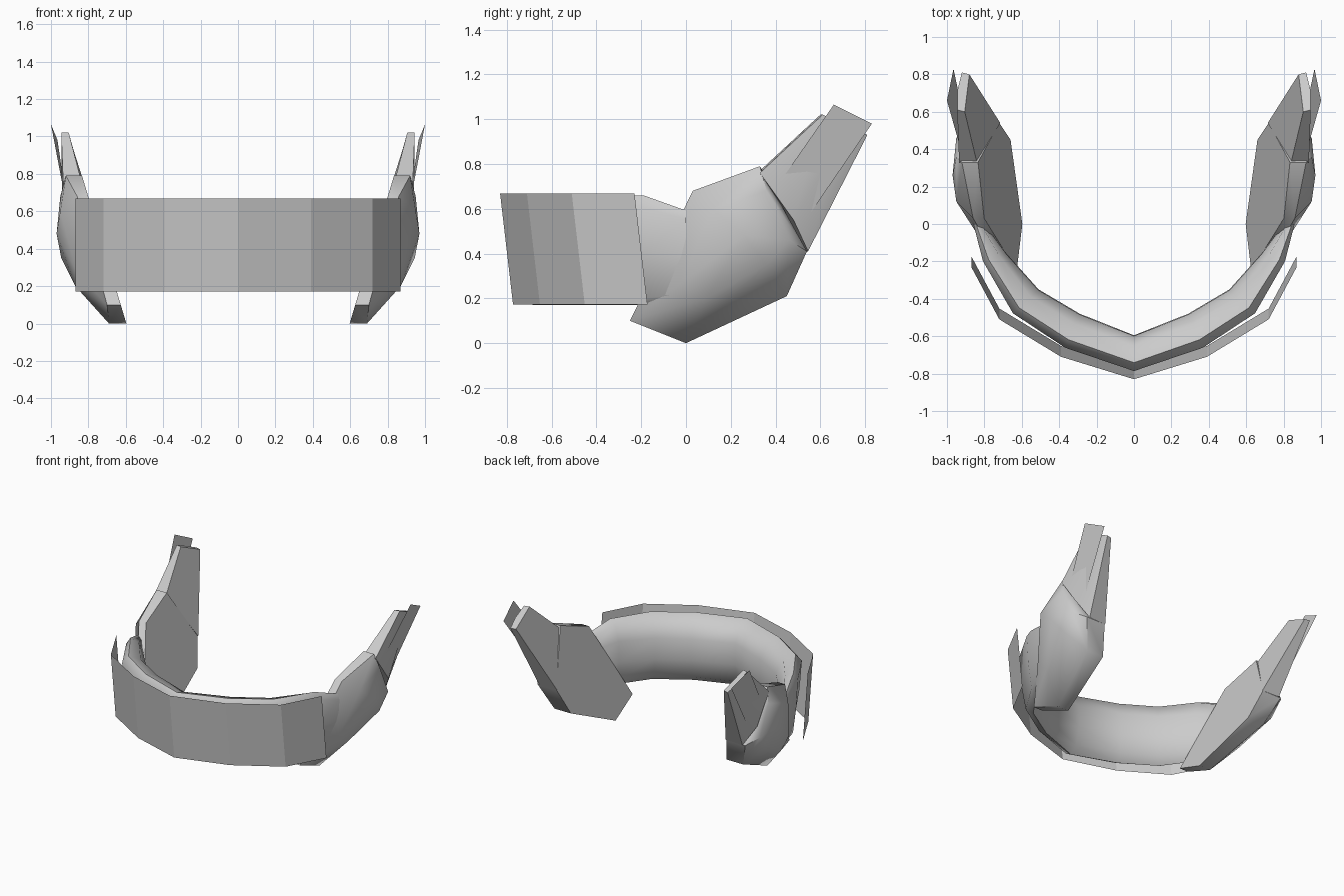
import bpy, bmesh, math
from mathutils import Vector

if "Cube" in bpy.data.objects:
    bpy.data.objects.remove(bpy.data.objects["Cube"])


def make(name, verts, faces, smooth=None):
    """Build the +x half, mirror it to -x, optionally shade smooth by angle."""
    bm = bmesh.new()
    vs = [bm.verts.new(v) for v in verts]
    for f in faces:
        bm.faces.new([vs[i] for i in f])
    bmesh.ops.recalc_face_normals(bm, faces=bm.faces[:])
    me = bpy.data.meshes.new(name)
    bm.to_mesh(me)
    bm.free()
    ob = bpy.data.objects.new(name, me)
    bpy.context.collection.objects.link(ob)
    bpy.ops.object.select_all(action='DESELECT')
    ob.select_set(True)
    bpy.context.view_layer.objects.active = ob
    m = ob.modifiers.new("Mirror", 'MIRROR')
    m.merge_threshold = 0.002
    bpy.ops.object.modifier_apply(modifier=m.name)
    if smooth:
        bpy.ops.object.shade_smooth_by_angle(angle=math.radians(smooth))
    return ob


def loft(rings, closed=True):
    """Flatten equal-length rings into vertices and side quads."""
    n = len(rings[0])
    verts = [v for r in rings for v in r]
    faces = [(k * n + i, k * n + (i + 1) % n, (k + 1) * n + (i + 1) % n, (k + 1) * n + i)
             for k in range(len(rings) - 1) for i in range(n if closed else n - 1)]
    return verts, faces


# Front visor: thin faceted sheet, leaning slightly forward at the top
path = [(0, -.83), (.39, -.71), (.72, -.51), (.87, -.23)]
verts, faces = loft([[(x, y, .668) for x, y in path],
                     [(x, y + .058, .172) for x, y in path]], closed=False)
make("front_visor", verts, faces)

# Padded band behind the visor: rounded section swept between two paths
outer = [(0, -.79), (.37, -.665), (.65, -.48), (.81, -.2), (.86, .0)]
inner = [(0, -.595), (.29, -.48), (.51, -.35), (.68, -.16), (.80, .0)]
section = [(.02, .61), (.25, .66), (.7, .63), (.98, .52), (1, .36),
           (.85, .22), (.55, .17), (.28, .2), (.1, .4)]
rings = []
for k, (o, i) in enumerate(zip(outer, inner)):
    o, i = Vector(o), Vector(i)
    ring = []
    for t, z in section:
        p = o.lerp(i, t)
        if k == 4:                      # the end tucks into the cup
            z = .2 + (z - .17) * .8
        ring.append((p.x, p.y, z))
    rings.append(ring)
verts, faces = loft(rings)
n = len(section)
faces.append(tuple(range(4 * n, 5 * n)))
make("padded_band", verts, faces, 55)

# Side cups: flat hexagonal inner face, rounded outside
hexa = [(.33, .79), (.03, .68), (-.25, .10), (0, 0), (.45, .21), (.54, .41)]
inner_ring = [(.597 + .30 * z, y, z) for y, z in hexa]
rim_x = [.92, .86, .70, .69, .80, .88]
rim = [(x, y, z) for x, (y, z) in zip(rim_x, hexa)]
bulge = [(.95, .36, .68), (.95, .12, .60), (.86, -.02, .27),
         (.87, .09, .20), (.945, .36, .35), (.95, .46, .46)]
verts, faces = loft([inner_ring, rim, bulge])
faces.append(tuple(range(6)))
verts.append((.97, .26, .48))
faces += [(12 + i, 12 + (i + 1) % 6, 18) for i in range(6)]
make("side_cup", verts, faces, 50)

# Tapered arms rising from the back of each cup
base = [(.84, .33, .77), (.715, .54, .41), (.86, .545, .41),
        (.94, .48, .55), (.935, .33, .76)]
tip = [(.905, .60, 1.02), (.88, .80, .93), (.92, .81, .93),
       (.943, .72, .97), (.945, .61, 1.02)]
verts, faces = loft([base, tip])
faces += [tuple(range(5)), tuple(range(5, 10))]
make("rear_arm", verts, faces, 60)

# Thin flat tabs on the outside of the arms
make("arm_tab", [(1.0, .66, 1.065), (.965, .83, .98), (.905, .545, .565), (.925, .395, .685)],
     [(0, 1, 2, 3)])
